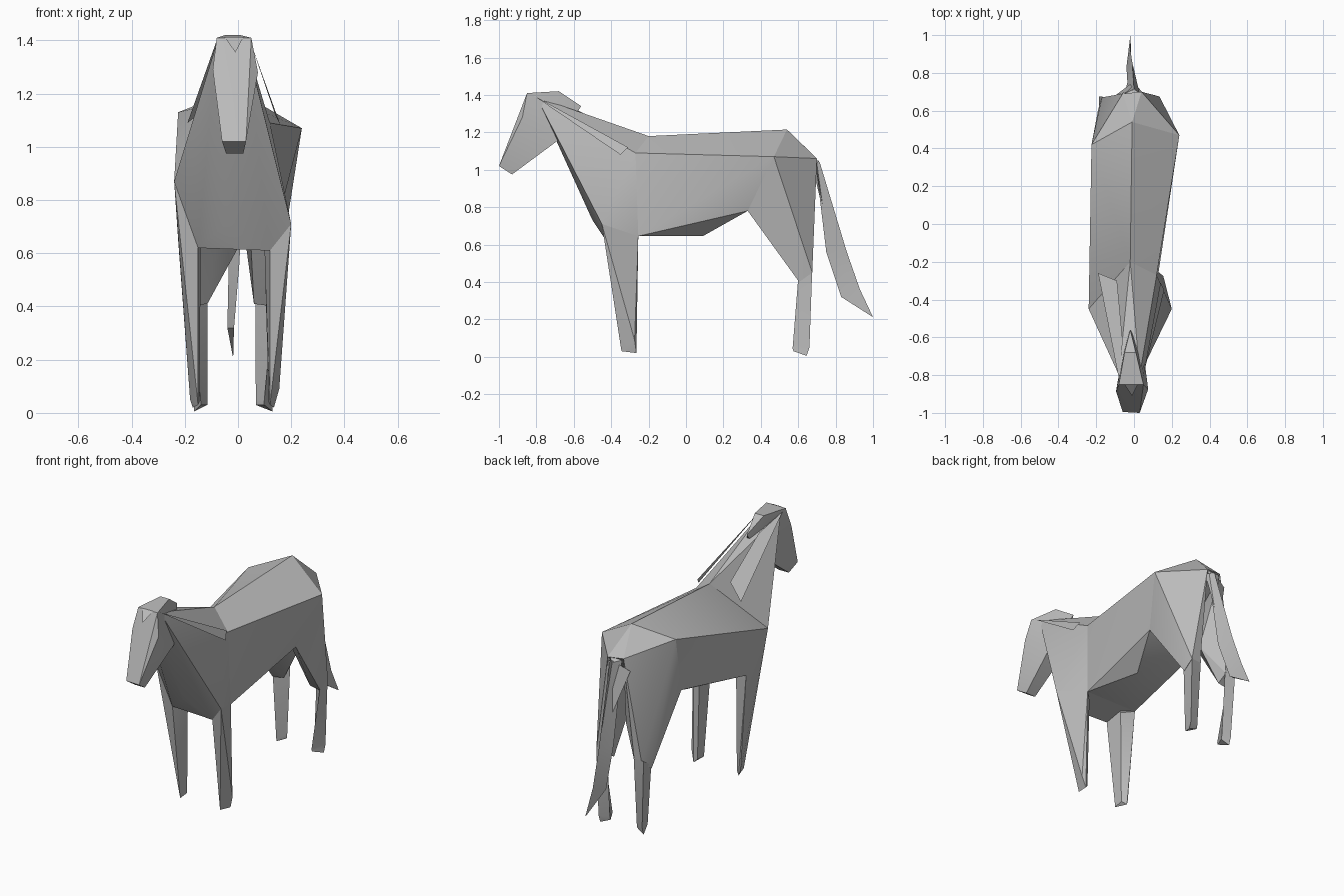
import bpy, bmesh, math

coat = bpy.data.materials.new("grey_coat")
coat.diffuse_color = (0.5, 0.5, 0.5, 1)


def finish(name, bm):
    bmesh.ops.recalc_face_normals(bm, faces=bm.faces)
    mesh = bpy.data.meshes.new(name)
    bm.to_mesh(mesh)
    bm.free()
    mesh.materials.append(coat)
    ob = bpy.data.objects.new(name, mesh)
    bpy.context.collection.objects.link(ob)
    bpy.ops.object.select_all(action='DESELECT')
    ob.select_set(True)
    bpy.context.view_layer.objects.active = ob
    bpy.ops.object.shade_smooth_by_angle(angle=math.radians(30))


def hull(name, *points):
    """Faceted solid wrapped around a few corner points."""
    bm = bmesh.new()
    for p in points:
        bm.verts.new(p)
    res = bmesh.ops.convex_hull(bm, input=bm.verts)
    junk = {v for v in res["geom_interior"] + res["geom_unused"]
            if isinstance(v, bmesh.types.BMVert)}
    bmesh.ops.delete(bm, geom=list(junk), context='VERTS')
    finish(name, bm)


def plate(name, *points):
    """Single thin lock of hair."""
    bm = bmesh.new()
    bm.faces.new([bm.verts.new(p) for p in points])
    finish(name, bm)


def loft(name, rings):
    """Skin a chain of equal rings and cap both ends."""
    bm = bmesh.new()
    rows = [[bm.verts.new(p) for p in r] for r in rings]
    for a, b in zip(rows, rows[1:]):
        n = len(a)
        for i in range(n):
            bm.faces.new((a[i], a[(i + 1) % n], b[(i + 1) % n], b[i]))
    bm.faces.new(rows[0])
    bm.faces.new(rows[-1])
    finish(name, bm)


# shared landmarks
withers, croup, dock = (-0.02, -0.20, 1.18), (-0.01, 0.54, 1.215), (0.04, 0.70, 1.06)
dock_l = (-0.06, 0.69, 1.07)
side_r, hip_r, hip_l = (0.12, -0.27, 1.09), (0.24, 0.47, 1.07), (-0.225, 0.42, 1.13)
shoulder_r, shoulder_l = (0.20, -0.45, 0.71), (-0.24, -0.45, 0.87)
chest, chest_r, chest_l = (-0.02, -0.50, 0.73), (0.12, -0.42, 0.61), (-0.15, -0.42, 0.62)
elbow_r, elbow_l = (0.13, -0.255, 0.645), (-0.225, -0.26, 0.65)
flank_r, flank_l = (0.16, 0.33, 0.78), (-0.20, 0.33, 0.78)

# trunk
hull("barrel", withers, croup, dock, dock_l, side_r, hip_r, hip_l, shoulder_l,
     elbow_r, elbow_l, flank_r, flank_l, (0.05, 0.09, 0.645), (-0.05, 0.09, 0.65))

# neck, shoulders and breast
hull("neck", withers, side_r, shoulder_r, shoulder_l, chest, chest_r, chest_l, elbow_r, elbow_l,
     (0.03, -0.80, 1.39), (-0.08, -0.80, 1.39), (0.06, -0.67, 1.17), (-0.07, -0.67, 1.16))

# head
hull("head", (-0.08, -0.85, 1.41), (0.05, -0.85, 1.41), (-0.05, -0.68, 1.42), (0.01, -0.68, 1.42),
     (-0.095, -0.885, 1.29), (0.075, -0.875, 1.28), (-0.06, -0.68, 1.16), (0.05, -0.68, 1.16),
     (-0.06, -0.995, 1.02), (0.03, -1.0, 1.02), (-0.045, -0.93, 0.975), (0.02, -0.93, 0.975),
     (-0.02, -0.56, 1.34))

# thighs tapering to the hocks
hull("thigh_right", hip_r, dock, flank_r, (0.135, 0.605, 0.40), (0.135, 0.675, 0.45),
     (0.06, 0.61, 0.41), (0.07, 0.67, 0.45), (0.03, 0.58, 0.63), (0.04, 0.40, 0.80))
hull("thigh_left", hip_l, dock_l, flank_l, (-0.19, 0.605, 0.40), (-0.17, 0.67, 0.45),
     (-0.115, 0.61, 0.41), (-0.12, 0.67, 0.45), (0.0, 0.58, 0.62), (-0.06, 0.40, 0.80))

# slim hind shanks, mostly three-sided
for name, h0, h1, f0, f1 in (("hind_leg_right", 0.065, 0.135, 0.067, 0.13),
                             ("hind_leg_left", -0.115, -0.185, -0.115, -0.165)):
    mid = (f0 + f1) / 2
    loft(name, [[(h0, 0.67, 0.47), (h1, 0.675, 0.47), (h1, 0.60, 0.42)],
                [(f0, 0.64, 0.05), (f1, 0.66, 0.05), (mid, 0.57, 0.045)],
                [(f0, 0.635, 0.03), (f1, 0.645, 0.005), (mid, 0.575, 0.03)]])

# front legs as narrow blades, running up into the shoulders
hull("front_leg_right", shoulder_r, chest_r, elbow_r, (0.10, -0.275, 0.61),
     (0.12, -0.36, 0.27), (0.12, -0.345, 0.03), (0.155, -0.275, 0.09),
     (0.135, -0.265, 0.02), (0.115, -0.275, 0.04))
hull("front_leg_left", shoulder_l, chest_l, elbow_l, (-0.14, -0.285, 0.62),
     (-0.15, -0.36, 0.27), (-0.15, -0.345, 0.03), (-0.18, -0.27, 0.05),
     (-0.17, -0.265, 0.02), (-0.145, -0.285, 0.04))

# tail
loft("tail", [[(-0.05, 0.69, 1.06), (0.03, 0.69, 1.06), (0.0, 0.715, 1.04)],
              [(-0.035, 0.75, 0.56), (0.005, 0.75, 0.56), (-0.01, 0.86, 0.56)],
              [(-0.04, 0.83, 0.32), (-0.015, 0.83, 0.32), (-0.02, 0.93, 0.36)],
              [(-0.02, 0.995, 0.215), (-0.018, 0.995, 0.215), (-0.018, 1.0, 0.212)]])
plate("tail_lock_left", (-0.10, 0.68, 1.0), (0.0, 0.71, 1.05), (-0.02, 0.74, 0.75))
plate("tail_lock_right", (0.05, 0.69, 1.03), (0.0, 0.71, 1.05), (0.0, 0.75, 0.70))

# mane and forelock
plate("mane_lock_right", (0.045, -0.82, 1.40), (0.16, -0.35, 1.08), (0.14, -0.31, 1.12))
plate("mane_lock_left", (-0.08, -0.82, 1.40), (-0.19, -0.26, 1.09), (-0.09, -0.30, 1.17), (-0.06, -0.62, 1.34))
plate("forelock", (-0.05, -0.85, 1.412), (0.02, -0.85, 1.412), (-0.01, -0.91, 1.355))
